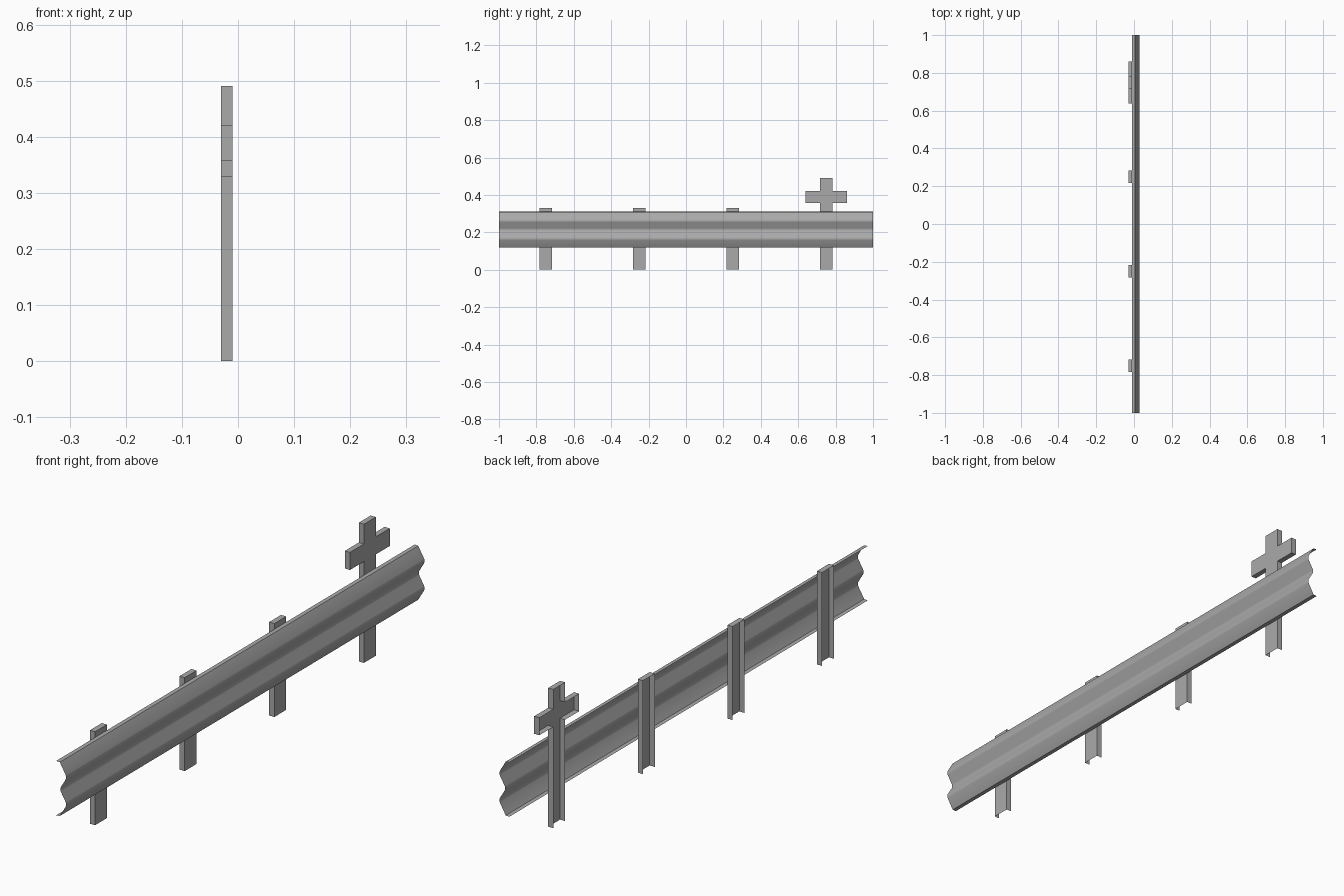
import bpy
import math

if "Cube" in bpy.data.objects:
    bpy.data.objects.remove(bpy.data.objects["Cube"])

# Single grey steel finish
steel = bpy.data.materials.new("grey_steel")
steel.use_nodes = True
grey = (0.4, 0.4, 0.4, 1)
steel.diffuse_color = grey
steel.node_tree.nodes["Principled BSDF"].inputs["Base Color"].default_value = grey


def make_object(name, verts, faces):
    mesh = bpy.data.meshes.new(name)
    mesh.from_pydata(verts, [], faces)
    mesh.materials.append(steel)
    obj = bpy.data.objects.new(name, mesh)
    bpy.context.collection.objects.link(obj)
    return obj


def open_channel(name, y, outline, front=-0.01, back=-0.03):
    """Pressed sheet: a web in the outline's shape, flanged along every edge but the first (bottom)."""
    n = len(outline)
    verts = [(x, y + v, z) for x in (front, back) for v, z in outline]
    faces = [tuple(range(n))]
    for i in range(1, n):
        j = (i + 1) % n
        faces.append((i, n + i, n + j, j))
    return make_object(name, verts, faces)


# Posts, open at the back and the foot
half = 0.033
post = [(-half, 0), (half, 0), (half, 0.33), (-half, 0.33)]
for label, y in (("front", -0.75), ("front_middle", -0.25), ("back_middle", 0.25)):
    open_channel(label + "_post", y, post)

# Last post rises into a cross
arm, low, high, top = 0.111, 0.358, 0.42, 0.49
right_side = [(half, 0), (half, low), (arm, low), (arm, high), (half, high), (half, top)]
left_side = [(-v, z) for v, z in reversed(right_side)]
cross = left_side[-1:] + right_side + left_side[:-1]
open_channel("cross_post", 0.75, cross)

# Corrugated rail: upper half of the section, mirrored about its middle height
middle = 0.214
upper = [(-0.01, 0.096), (0.004, 0.095), (0.027, 0.056), (0.029, 0.048),
         (0.027, 0.040), (0.008, 0.008)]
section = upper + [(0.006, 0)] + [(x, -d) for x, d in reversed(upper)]
n = len(section)
verts = [(x, y, middle + d) for y in (-1, 1) for x, d in section]
rail = make_object("rail", verts, [(i, i + 1, n + i + 1, n + i) for i in range(n - 1)])
rail.data.polygons.foreach_set("use_smooth", [True] * (n - 1))
rail.data.set_sharp_from_angle(angle=math.radians(40))
